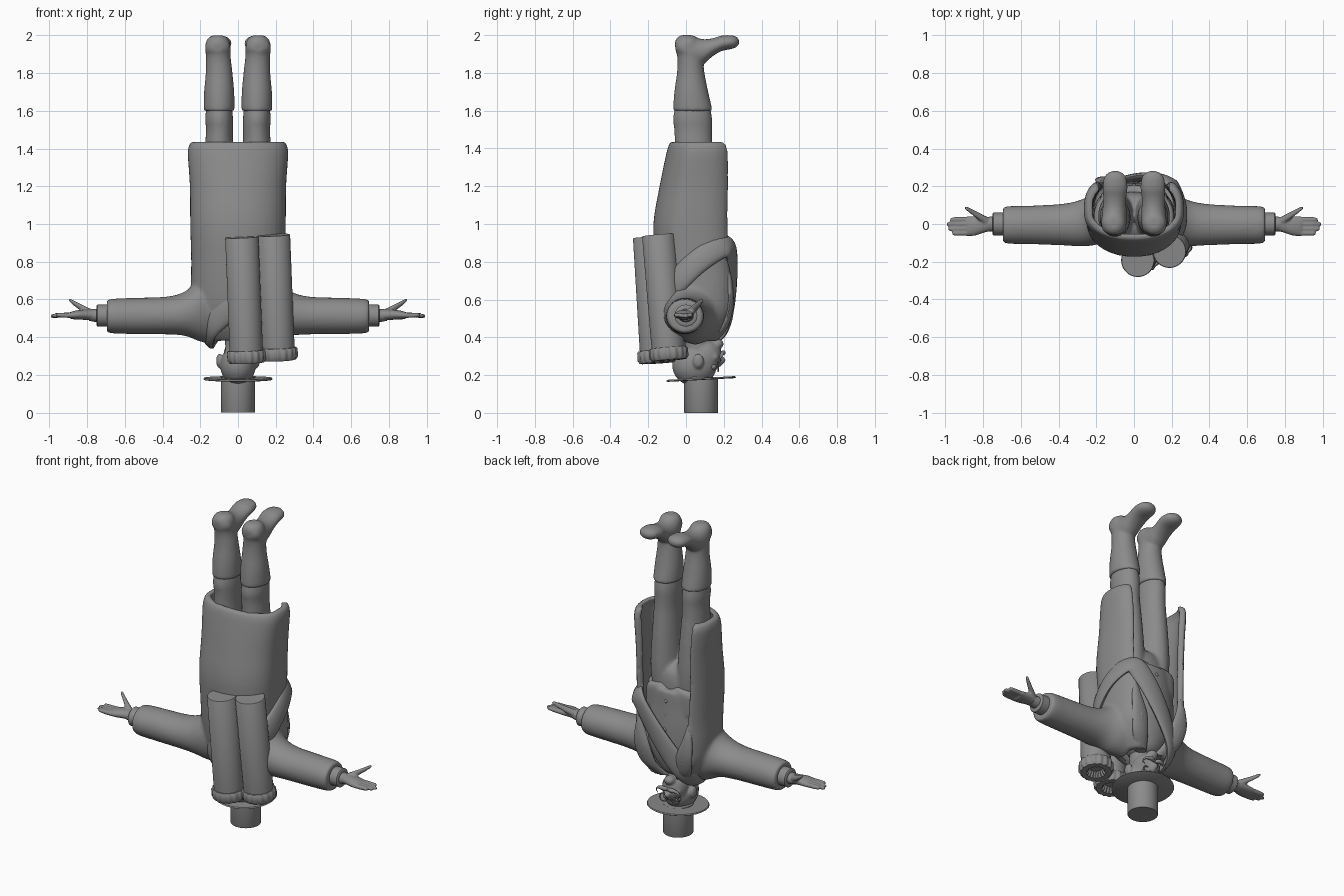
import bpy, bmesh, math
from mathutils import Vector, Matrix

X, Y, Z = Vector((1, 0, 0)), Vector((0, 1, 0)), Vector((0, 0, 1))
TAU = math.tau
GREY = bpy.data.materials.new("dark_grey")
GREY.diffuse_color = (.26, .26, .26, 1)


def finish(name, bm, angle=40, voxel=0):
    bmesh.ops.recalc_face_normals(bm, faces=bm.faces)
    me = bpy.data.meshes.new(name)
    bm.to_mesh(me)
    bm.free()
    me.materials.append(GREY)
    ob = bpy.data.objects.new(name, me)
    bpy.context.collection.objects.link(ob)
    bpy.ops.object.select_all(action='DESELECT')
    ob.select_set(True)
    bpy.context.view_layer.objects.active = ob
    bpy.ops.object.shade_smooth_by_angle(angle=math.radians(angle))
    if voxel:  # fuse overlapping volumes and soften the joins
        r = ob.modifiers.new("fuse", 'REMESH')
        r.mode, r.voxel_size, r.use_smooth_shade = 'VOXEL', voxel, True
        s = ob.modifiers.new("soften", 'SMOOTH')
        s.iterations, s.factor = 7, 0.5
    return ob


def skin(bm, rings, closed=False):
    vs = [[bm.verts.new(p) for p in r] for r in rings]
    n, m = len(vs[0]), len(vs)
    for i in range(m if closed else m - 1):
        a, b = vs[i], vs[(i + 1) % m]
        for j in range(n):
            bm.faces.new((a[j], a[(j + 1) % n], b[(j + 1) % n], b[j]))
    if not closed:
        bm.faces.new(vs[0])
        bm.faces.new(vs[-1])


def spline(pts, closed=False, sub=4):
    out, m = [], len(pts)
    get = (lambda i: pts[i % m]) if closed else (lambda i: pts[max(0, min(m - 1, i))])
    for i in range(m if closed else m - 1):
        for k in range(sub):
            t = k / sub
            out.append([0.5 * (2 * b + (c - a) * t + (2 * a - 5 * b + 4 * c - d) * t * t
                               + (3 * b - a - 3 * c + d) * t ** 3)
                        for a, b, c, d in zip(get(i - 1), get(i), get(i + 1), get(i + 2))])
    return out if closed else out + [list(pts[-1])]


def tube(bm, secs, u, v, n=24, sub=4):
    """Sections are (x, y, z, half size along u, half size along v)."""
    skin(bm, [[Vector(s[:3]) + u * s[3] * math.cos(TAU * j / n) + v * s[4] * math.sin(TAU * j / n)
               for j in range(n)] for s in (spline(secs, sub=sub) if sub > 1 else secs)])


def ball(bm, loc, size):
    bmesh.ops.create_uvsphere(bm, u_segments=24, v_segments=16, radius=1,
                              matrix=Matrix.Translation(loc) @ Matrix.Diagonal((*size, 1)))


def wire(name, pts, r):
    cu = bpy.data.curves.new(name, 'CURVE')
    cu.dimensions, cu.bevel_depth, cu.bevel_resolution = '3D', r, 2
    sp = cu.splines.new('POLY')
    pts = spline(pts, True)
    sp.points.add(len(pts) - 1)
    for p, q in zip(sp.points, pts):
        p.co = (*q, 1)
    sp.use_cyclic_u = True
    cu.materials.append(GREY)
    bpy.context.collection.objects.link(bpy.data.objects.new(name, cu))


# top hat: crown on the ground, wide tilted brim
bm = bmesh.new()
tube(bm, [(0, .08, 0, .088, .088), (0, .08, .004, .09, .09), (0, .08, .19, .09, .09)], X, Y, 40, 1)
finish("hat_crown", bm)
bm = bmesh.new()
tilt = (Y + Z * .055).normalized()
tube(bm, [(0, .08, .174, .178, .178), (0, .08, .178, .184, .184), (0, .08, .185, .18, .18)], X, tilt, 48, 1)
finish("hat_brim", bm)

# upside-down head with ears, nose, chin and neck
bm = bmesh.new()
ball(bm, (0, .045, .25), (.094, .118, .108))
ball(bm, (0, .1, .3), (.078, .09, .095))
ball(bm, (0, .165, .365), (.035, .035, .028))
tube(bm, [(0, .06, .3, .065, .065), (0, .07, .47, .075, .075)], X, Y)
tube(bm, [(0, .17, .245, .012, .012), (0, .19, .275, .018, .02), (0, .185, .295, .022, .016)], X, Y)
for s in (-1, 1):
    ball(bm, (s * .098, .065, .275), (.018, .03, .04))
    ball(bm, (s * .04, .15, .295), (.03, .025, .025))
finish("head", bm, voxel=.007)

# moustache with curled tips, eyes and spectacle rims
for s in (-1, 1):
    bm = bmesh.new()
    tube(bm, [(0, .185, .312, .01, .01), (s * .03, .197, .318, .013, .013),
              (s * .065, .19, .312, .009, .009), (s * .085, .182, .29, .005, .005),
              (s * .072, .185, .275, .002, .002)], Y, Z, 12)
    finish("moustache", bm)
    wire("eyeglass_rim", [(s * .043 + .025 * math.cos(TAU * i / 12), .17, .245 + .025 * math.sin(TAU * i / 12))
                          for i in range(12)], .004)
    bm = bmesh.new()
    ball(bm, (s * .04, .143, .245), (.02, .018, .018))
    finish("eye", bm)

# vest over the torso, with two hem points
bm = bmesh.new()
tube(bm, [(0, .07, .39, .06, .07), (0, .08, .43, .11, .1), (0, .07, .55, .19, .145), (0, .06, .7, .215, .16),
          (0, .05, .85, .215, .16), (0, .04, .94, .212, .165), (0, .04, .955, .2, .155)], X, Y, 40)
for s in (-1, 1):
    tube(bm, [(s * .09, .15, .82, .085, .04), (s * .09, .147, .94, .083, .043),
              (s * .075, .15, .97, .05, .03), (s * .07, .15, .98, .02, .015)], X, Y, 20)
finish("vest", bm, voxel=.01)
for z in (.62, .71, .8, .89):
    bm = bmesh.new()
    ball(bm, (0, .215 if z < .75 else .205, z), (.011, .011, .011))
    finish("vest_button", bm)

# trousers: both legs fused at the seat
bm = bmesh.new()
tube(bm, [(0, .03, .86, .19, .14), (0, .03, .98, .185, .14), (0, .03, 1.06, .16, .12),
          (0, .03, 1.1, .09, .07)], X, Y, 32)
for s in (-1, 1):
    tube(bm, [(s * .085, .04, .88, .085, .12), (s * .095, .04, 1.05, .095, .128), (s * .098, .045, 1.25, .083, .112),
              (s * .1, .04, 1.42, .074, .101), (s * .098, .038, 1.5, .072, .101), (s * .1, .035, 1.56, .074, .104),
              (s * .1, .035, 1.64, .066, .088)], X, Y, 28)
finish("trousers", bm, voxel=.011)


# long open coat: a C-shaped shell fused with both sleeves, fuller towards the opening
def coat_ring(z, rx, back, front, t0, n=36):
    cy, ry, pts = (back + front) / 2, (front - back) / 2, []
    for d, order in ((0, range(n + 1)), (.034, range(n, -1, -1))):
        for i in order:
            t = t0 + (TAU - 2 * t0) * i / n
            c, s = math.cos(t), math.sin(t)
            e = .77 - .15 * c
            pts.append(Vector(((rx - d) * math.copysign(abs(s) ** e, s),
                               cy + (ry - d) * math.copysign(abs(c) ** e, c), z)))
    return pts


bm = bmesh.new()
rows = [(1.437, .245, -.078, .235, .9), (1.42, .258, -.09, .25, .78), (1.37, .266, -.105, .257, .72),
        (1.2, .255, -.14, .26, .7), (1.0, .253, -.173, .258, .7), (.8, .248, -.165, .262, .66),
        (.65, .25, -.15, .27, .55), (.54, .24, -.13, .265, .42), (.45, .2, -.1, .225, .38),
        (.38, .14, -.05, .18, .4)]
skin(bm, [coat_ring(*r) for r in spline(rows)])
for s in (-1, 1):
    tube(bm, [(s * .12, .05, .54, .13, .18), (s * .2, .03, .545, .14, .168), (s * .28, .005, .525, .124, .118),
              (s * .38, -.003, .515, .11, .1), (s * .55, -.005, .513, .102, .096), (s * .66, -.005, .512, .1, .092),
              (s * .695, -.005, .512, .092, .085)], Y, Z, 36)
finish("coat", bm, voxel=.011)

for s in (-1, 1):
    # lapel folded along the coat opening
    bm = bmesh.new()
    tube(bm, [(s * .07, .14, .385, .04, .03), (s * .12, .2, .46, .055, .025), (s * .15, .232, .58, .055, .02),
              (s * .17, .225, .7, .03, .02), (s * .17, .21, .78, .01, .012)], X, Y, 20)
    finish("lapel", bm)

    # shirt cuff and wrist
    bm = bmesh.new()
    tube(bm, [(s * .66, 0, .515, .06, .058), (s * .745, 0, .515, .06, .058), (s * .75, 0, .515, .054, .052),
              (s * .75, 0, .515, .04, .035), (s * .79, 0, .517, .036, .03)], Y, Z, 28, 1)
    finish("cuff", bm)

    # hand with four close fingers and a raised thumb
    bm = bmesh.new()
    tube(bm, [(s * .74, 0, .517, .034, .03), (s * .79, -.003, .519, .042, .028), (s * .84, -.01, .519, .052, .026),
              (s * .885, -.012, .516, .054, .02)], Y, Z)
    for y0, y1, x1, z1 in ((-.048, -.05, .965, .518), (-.024, -.026, .985, .514),
                           (0, 0, .993, .512), (.023, .024, .975, .518)):
        tube(bm, [(s * .86, y0, .516, .015, .015), (s * .93, (y0 + y1) / 2, .517, .014, .014),
                  (s * (x1 - .008), y1, z1, .011, .011), (s * x1, y1, z1, .005, .005)], Y, Z, 12)
    tube(bm, [(s * .77, .01, .525, .024, .022), (s * .82, .04, .55, .02, .02), (s * .865, .068, .578, .015, .015),
              (s * .888, .083, .594, .012, .012), (s * .897, .087, .598, .006, .006)], Y, Z, 14)
    finish("hand", bm, voxel=.006)

    # boot: shaft fused with a foot pointing to the back of the frame
    bm = bmesh.new()
    tube(bm, [(s * .1, .035, 1.598, .076, .096), (s * .1, .035, 1.61, .082, .103), (s * .1, .028, 1.7, .08, .09),
              (s * .1, .025, 1.8, .071, .073), (s * .104, .022, 1.88, .066, .068), (s * .107, .008, 1.95, .066, .068),
              (s * .107, .005, 1.985, .052, .054), (s * .107, .005, 2.0, .025, .028)], X, Y, 28)
    tube(bm, [(s * .107, -.055, 1.94, .03, .03), (s * .107, -.03, 1.938, .062, .052), (s * .105, .03, 1.912, .067, .08),
              (s * .103, .09, 1.912, .063, .067), (s * .102, .14, 1.935, .062, .048), (s * .1, .19, 1.957, .066, .041),
              (s * .1, .245, 1.963, .06, .036), (s * .1, .272, 1.964, .038, .024),
              (s * .1, .282, 1.964, .01, .008)], X, Z, 28)
    finish("boot", bm, voxel=.009)

# shoulder strap: a wide flat band looping round the body
loop = spline([(-.165, .06, .395), (-.13, .185, .45), (-.02, .238, .61), (.12, .245, .80), (.205, .205, .885),
               (.255, .06, .8), (.215, -.08, .66), (.03, -.13, .6), (-.14, -.07, .47)], True, 6)
path = [Vector(p) for p in loop]
rings = []
for i, p in enumerate(path):
    tan = (path[(i + 1) % len(path)] - path[i - 1]).normalized()
    out = p - Vector((0, .05, p.z * .6 + .25))
    out = (out - tan * out.dot(tan)).normalized()
    side = tan.cross(out)
    rings.append([p + side * .064 * math.cos(TAU * j / 16) + out * .024 * math.sin(TAU * j / 16) for j in range(16)])
bm = bmesh.new()
skin(bm, rings, True)
finish("shoulder_strap", bm)

# twin tanks on the back, each with a scalloped hollow cap
for top, low in (((.02, -.193, .93), (.045, -.155, .3)), ((.188, -.145, .942), (.213, -.092, .315))):
    top, low = Vector(top), Vector(low)
    rot = (top - low).to_track_quat('Z', 'Y').to_matrix()
    L = (top - low).length
    for name, prof, k in (
            ("tank", [(0, .07), (0, .088), (L - .004, .088), (L, .085)], 0),
            ("tank_cap", [(.03, .086), (.03, .095), (.022, .101), (-.02, .101), (-.036, .09),
                          (-.036, .055), (-.018, .045), (0, .04)], .003)):
        bm = bmesh.new()
        skin(bm, [[low + rot @ Vector(((r + k * math.cos(16 * TAU * j / 96)) * math.cos(TAU * j / 96),
                                       (r + k * math.cos(16 * TAU * j / 96)) * math.sin(TAU * j / 96), z))
                   for j in range(96)] for z, r in prof])
        finish(name, bm)
